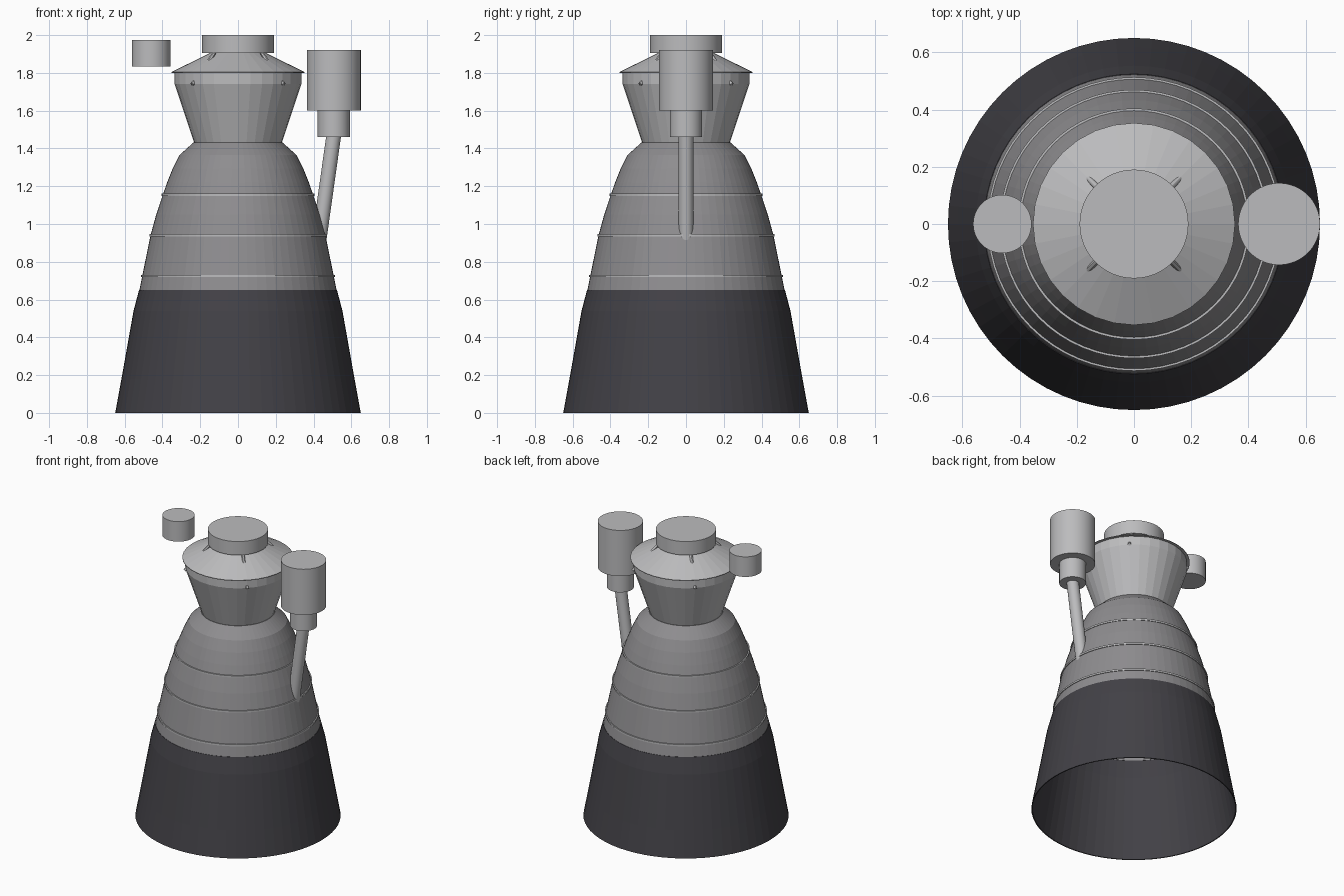
import bpy, bmesh, math
from mathutils import Vector

cube = bpy.data.objects.get("Cube")
if cube:
    bpy.data.objects.remove(cube, do_unlink=True)


def material(name, rgb):
    m = bpy.data.materials.new(name)
    m.use_nodes = True
    m.diffuse_color = (*rgb, 1)
    m.node_tree.nodes["Principled BSDF"].inputs["Base Color"].default_value = (*rgb, 1)
    return m


STEEL = material("light steel", (0.50, 0.50, 0.51))
NOZZLE = material("grey nozzle metal", (0.27, 0.265, 0.275))
DARK = material("dark carbon", (0.055, 0.053, 0.062))


def finish(name, bm, mat, smooth):
    bmesh.ops.recalc_face_normals(bm, faces=bm.faces)
    mesh = bpy.data.meshes.new(name)
    bm.to_mesh(mesh)
    bm.free()
    mesh.materials.append(mat)
    ob = bpy.data.objects.new(name, mesh)
    bpy.context.collection.objects.link(ob)
    if smooth:
        bpy.ops.object.select_all(action='DESELECT')
        ob.select_set(True)
        bpy.context.view_layer.objects.active = ob
        bpy.ops.object.shade_smooth_by_angle(angle=math.radians(30))
    return ob


def lathe(name, profile, mat, sides=64, center=(0, 0), closed=False, smooth=False):
    """Revolve (radius, z) points; open profiles get flat end caps."""
    bm = bmesh.new()
    rings = []
    for r, z in profile:
        rings.append([bm.verts.new((center[0] + r * math.cos(2 * math.pi * i / sides),
                                    center[1] + r * math.sin(2 * math.pi * i / sides), z))
                      for i in range(sides)])
    pairs = list(zip(rings, rings[1:]))
    if closed:
        pairs.append((rings[-1], rings[0]))
    else:
        bm.faces.new(rings[0])
        bm.faces.new(rings[-1])
    for a, b in pairs:
        for i in range(sides):
            j = (i + 1) % sides
            bm.faces.new((a[i], a[j], b[j], b[i]))
    return finish(name, bm, mat, smooth)


def rod(name, start, end, radius, mat, sides):
    start, end = Vector(start), Vector(end)
    axis = end - start
    bm = bmesh.new()
    bmesh.ops.create_cone(bm, cap_ends=True, segments=sides, radius1=radius,
                          radius2=radius, depth=axis.length)
    bm.transform(axis.to_track_quat('Z', 'Y').to_matrix().to_4x4())
    bmesh.ops.translate(bm, verts=bm.verts, vec=(start + end) / 2)
    return finish(name, bm, mat, True)


# Bell walls: thin shells, open at the bottom
def shell(name, outer, mat):
    inner = [(r - 0.007, z) for r, z in reversed(outer)]
    return lathe(name, outer + inner, mat, closed=True)


shell("nozzle_extension", [(0.65, 0), (0.617, 0.18), (0.585, 0.36),
                           (0.553, 0.54), (0.524, 0.65)], DARK)
bell = [(0.522, 0.65), (0.507, 0.725), (0.463, 0.94), (0.433, 1.05), (0.398, 1.155),
        (0.375, 1.22), (0.345, 1.295), (0.31, 1.365), (0.235, 1.432)]
shell("upper_nozzle", bell, NOZZLE)

# Stiffening rings around the bell
for n, (r, z) in enumerate([bell[1], bell[2], bell[4]]):
    w = 0.006
    lathe(f"stiffening_ring_{n + 1}", [(r - w, z - w), (r + w, z - w),
                                       (r + w, z + w), (r - w, z + w)], STEEL, closed=True)

# Combustion chamber, sloped lid and top cap
lathe("combustion_chamber", [(0.232, 1.43), (0.335, 1.74), (0.335, 1.80)], STEEL, 32)
lathe("chamber_lid", [(0.353, 1.80), (0.353, 1.804), (0.145, 1.907)], STEEL, 32)
lathe("top_cap", [(0.19, 1.905), (0.19, 2.0)], STEEL, smooth=True)

# Diagonal struts through the lid
for n in range(4):
    a = math.pi / 4 + n * math.pi / 2
    c, s = math.cos(a), math.sin(a)
    rod(f"lid_strut_{n + 1}", (0.342 * c, 0.342 * s, 1.738),
        (0.175 * c, 0.175 * s, 1.908), 0.01, STEEL, 12)

# Pump with its exhaust pipe, and the smaller separate drum
lathe("pump_body", [(0.143, 1.60), (0.143, 1.92)], STEEL, center=(0.507, 0), smooth=True)
lathe("pump_neck", [(0.085, 1.46), (0.085, 1.60)], STEEL, center=(0.507, 0), smooth=True)
rod("exhaust_pipe", (0.424, 0, 0.88), (0.507, 0, 1.47), 0.039, STEEL, 32)
lathe("small_drum", [(0.102, 1.835), (0.102, 1.975)], STEEL, center=(-0.46, 0), smooth=True)
